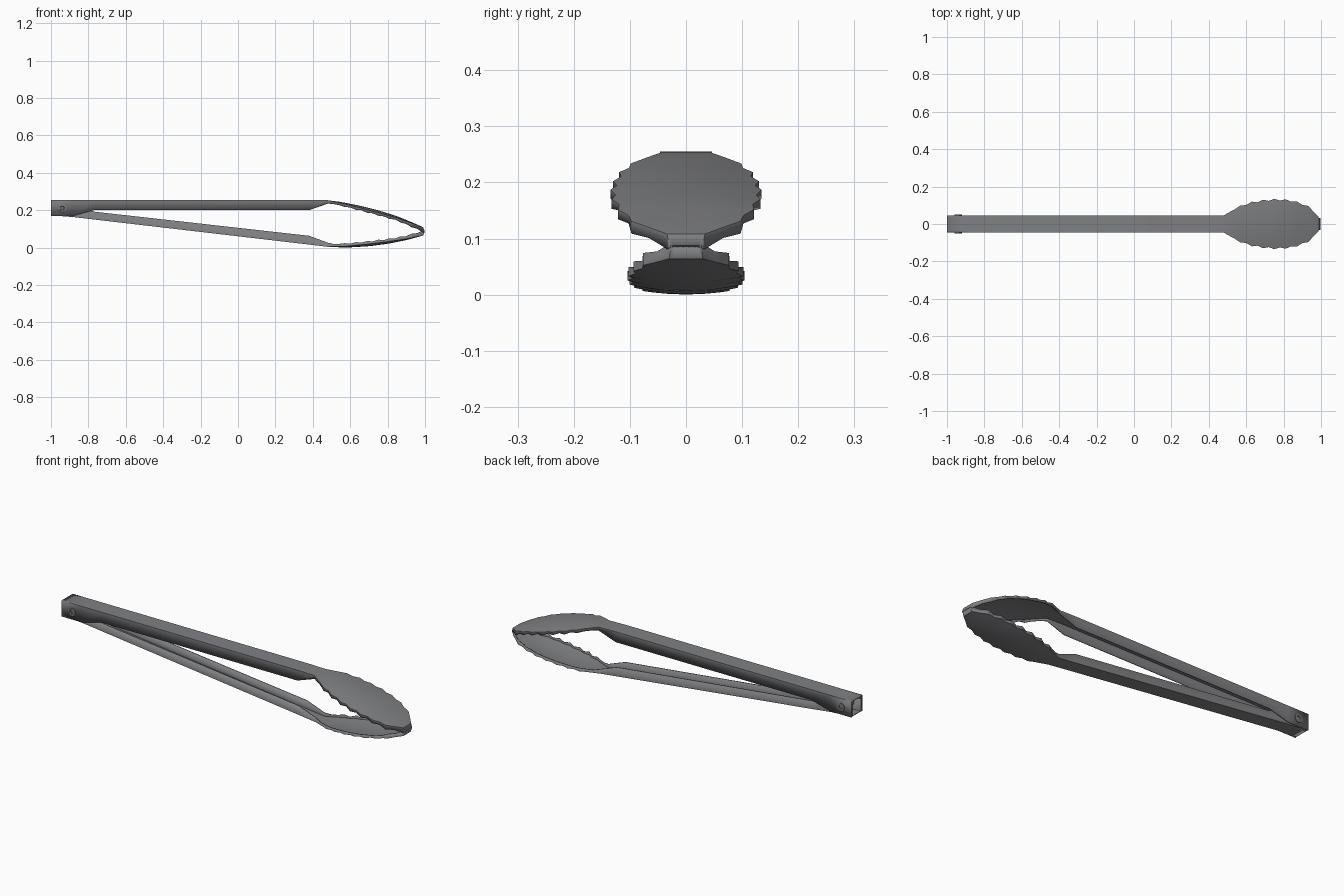
import bpy, bmesh, math
from mathutils import Matrix

if "Cube" in bpy.data.objects:
    bpy.data.objects.remove(bpy.data.objects["Cube"])

steel = bpy.data.materials.new("brushed grey steel")
steel.diffuse_color = (0.215, 0.218, 0.23, 1)
steel.use_nodes = True
steel.node_tree.nodes["Principled BSDF"].inputs["Base Color"].default_value = steel.diffuse_color


def lerp(table, x):
    for (a, u), (b, v) in zip(table, table[1:]):
        if x <= b:
            return u + (v - u) * max(0, (x - a)) / (b - a)
    return table[-1][1]


def finish(name, bm):
    me = bpy.data.meshes.new(name)
    bm.to_mesh(me)
    bm.free()
    ob = bpy.data.objects.new(name, me)
    bpy.context.collection.objects.link(ob)
    me.materials.append(steel)
    bpy.context.view_layer.objects.active = ob
    ob.select_set(True)
    bpy.ops.object.shade_smooth_by_angle(angle=math.radians(25))
    ob.select_set(False)
    return ob


# relative half width of the leaf-shaped head, t runs from neck to tip
LEAF = [(0, 0), (.1, .34), (.2, .64), (.3, .82), (.42, .94), (.55, 1), (.68, .95),
        (.8, .78), (.88, .56), (.95, .25), (1, -.2)]
ACROSS = [-1, -1, -.75, -.4, 0, .4, .75, 1, 1]


def tong(name, side, w_arm, w_head, channel, spine):
    """Folded channel arm running into a dished, scalloped head; side is +1 upper, -1 lower."""
    stations = [(x, w_arm, z, drop, 0) for x, z, drop in channel]
    n = 17
    for i in range(1, n + 1):
        t = i / n
        x = .48 + .51 * t
        wave = (.0045 if i % 2 else -.0045) if i > 2 else 0
        w = w_arm + (w_head - w_arm) * lerp(LEAF, t) + wave
        drop = .014 + .010 * max(0, t - .75) / .25 + wave * .6
        stations.append((x, w, lerp(spine, x), drop, .012 * math.sin(math.pi * t)))
    # folded tip
    x, w, z, drop, _ = stations[-1]
    stations.append((x + .008, w * .9, z - side * .02, .004, 0))

    bm = bmesh.new()
    rows = []
    last = len(ACROSS) - 1
    for x, w, z, drop, crown in stations:
        row = []
        for j, v in enumerate(ACROSS):
            d = crown * v * v + (drop if j in (0, last) else 0)
            row.append(bm.verts.new((x, w * v, z - side * d)))
        rows.append(row)
    for a, b in zip(rows, rows[1:]):
        for j in range(last):
            f = [a[j], b[j], b[j + 1], a[j + 1]]
            bm.faces.new(f if side > 0 else f[::-1])
    ob = finish(name, bm)
    mod = ob.modifiers.new("sheet thickness", 'SOLIDIFY')
    mod.thickness = .005
    mod.offset = -1


# upper arm, wraps around the lower one at the hinge
tong("upper_tong", 1, .046, .131,
     [(-1, .255, .085), (-.88, .255, .085), (-.77, .255, .055),
      (.38, .255, .055), (.48, .253, .018)],
     [(.48, .253), (.55, .244), (.65, .224), (.75, .199), (.85, .168), (.95, .127), (.99, .108)])

# lower arm, narrower and nested in the upper channel
tong("lower_tong", -1, .038, .1,
     [(-1, .172, .065), (-.88, .163, .07), (-.77, .15, .042),
      (.38, .016, .047), (.48, .004, .022)],
     [(.48, .004), (.58, .0), (.7, .007), (.8, .02), (.9, .04), (.99, .064)])

# hinge pin with a dished rivet head on each side
bm = bmesh.new()
R = Matrix.Translation((-.94, 0, .21)) @ Matrix.Rotation(math.pi / 2, 4, 'X')
bmesh.ops.create_cone(bm, cap_ends=True, segments=20, radius1=.021, radius2=.021,
                      depth=.1, matrix=R)
bm.normal_update()
caps = [f for f in bm.faces if abs(f.normal.y) > .9]
bmesh.ops.inset_individual(bm, faces=caps, thickness=.008, depth=0)
bmesh.ops.inset_individual(bm, faces=caps, thickness=.002, depth=-.004)
finish("hinge_pin", bm)
